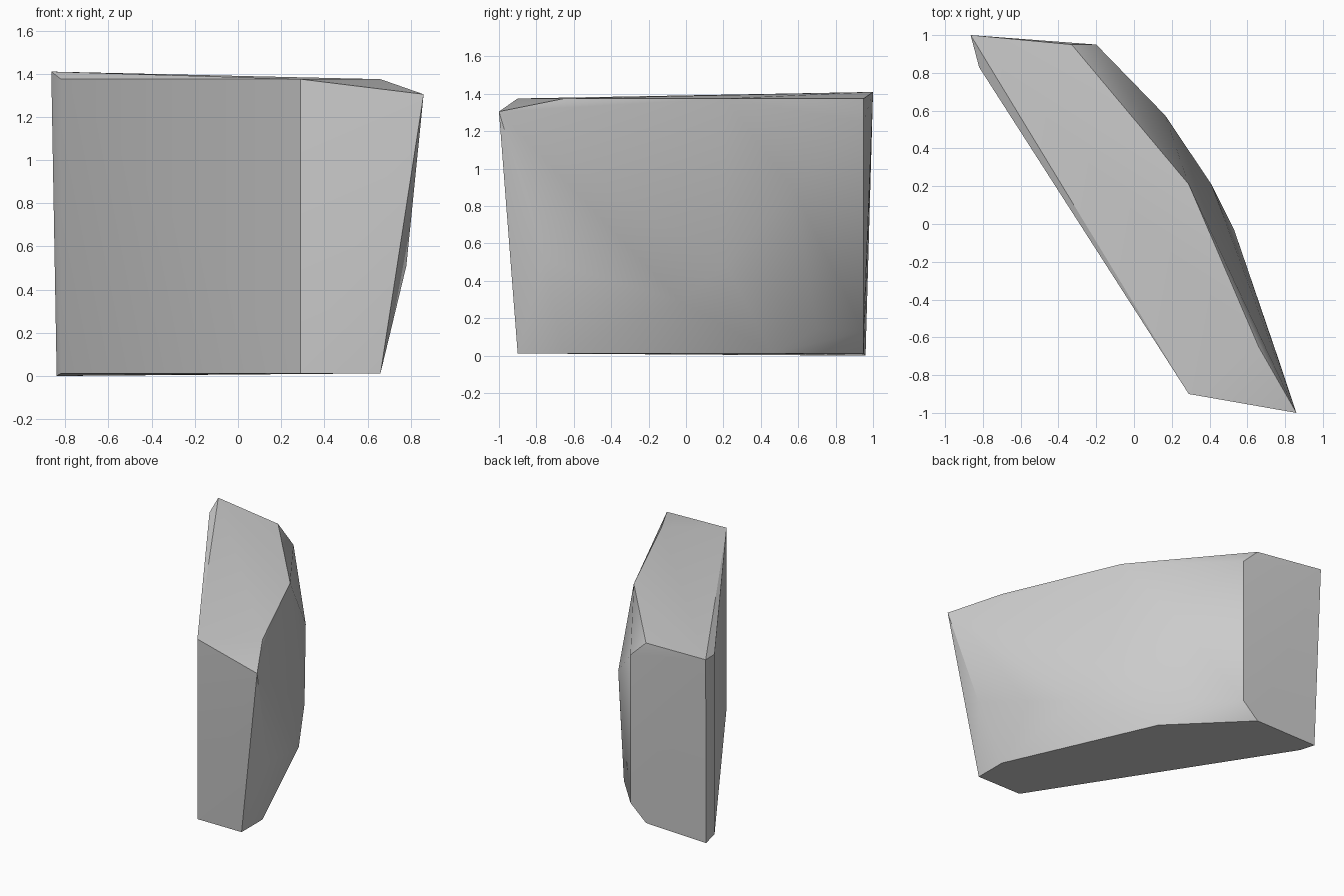
import bpy
import bmesh
import math

cube = bpy.data.objects.get("Cube")
if cube:
    bpy.data.objects.remove(cube, do_unlink=True)

# Plain stone material
stone = bpy.data.materials.new("stone_grey")
stone.use_nodes = True
colour = (0.6, 0.6, 0.6, 1.0)
stone.diffuse_color = colour
bsdf = stone.node_tree.nodes["Principled BSDF"]
bsdf.inputs["Base Color"].default_value = colour
bsdf.inputs["Roughness"].default_value = 0.9

LOW, HIGH = 0.012, 1.375

# Corners that run straight from the base to the top
pillars = [(0.29, -0.90), (0.66, -0.65), (-0.33, 0.95), (-0.82, 0.83)]
corners = [(x, y, z) for x, y in pillars for z in (LOW, HIGH)]

# Slanted front corner and tall back corner
corners += [(0.66, -0.90, LOW), (0.78, -0.76, 0.51), (0.86, -1.0, 1.305)]
corners += [(-0.84, 0.96, 0.0), (-0.865, 1.0, 1.41)]

# Chamfered back edge
corners += [(-0.20, 0.95, 0.13), (-0.20, 0.95, 1.25)]

# Bulging outer side
corners += [(0.29, 0.21, HIGH), (0.163, 0.46, LOW), (0.03, 0.70, 0.14),
            (0.165, 0.575, 0.89), (0.41, 0.21, 0.49), (0.53, -0.03, 0.29)]

# Wrap the corners in a faceted shell
bm = bmesh.new()
for corner in corners:
    bm.verts.new(corner)
hull = bmesh.ops.convex_hull(bm, input=bm.verts)
spare = [v for v in bm.verts if not v.link_faces]
bmesh.ops.delete(bm, geom=spare, context='VERTS')
bmesh.ops.recalc_face_normals(bm, faces=bm.faces)
mesh = bpy.data.meshes.new("rock")
bm.to_mesh(mesh)
bm.free()
mesh.materials.append(stone)

rock = bpy.data.objects.new("rock", mesh)
bpy.context.collection.objects.link(rock)

# Soft shading on the bulge, crisp edges at the main corners
bpy.ops.object.select_all(action='DESELECT')
rock.select_set(True)
bpy.context.view_layer.objects.active = rock
bpy.ops.object.shade_smooth_by_angle(angle=math.radians(30))
